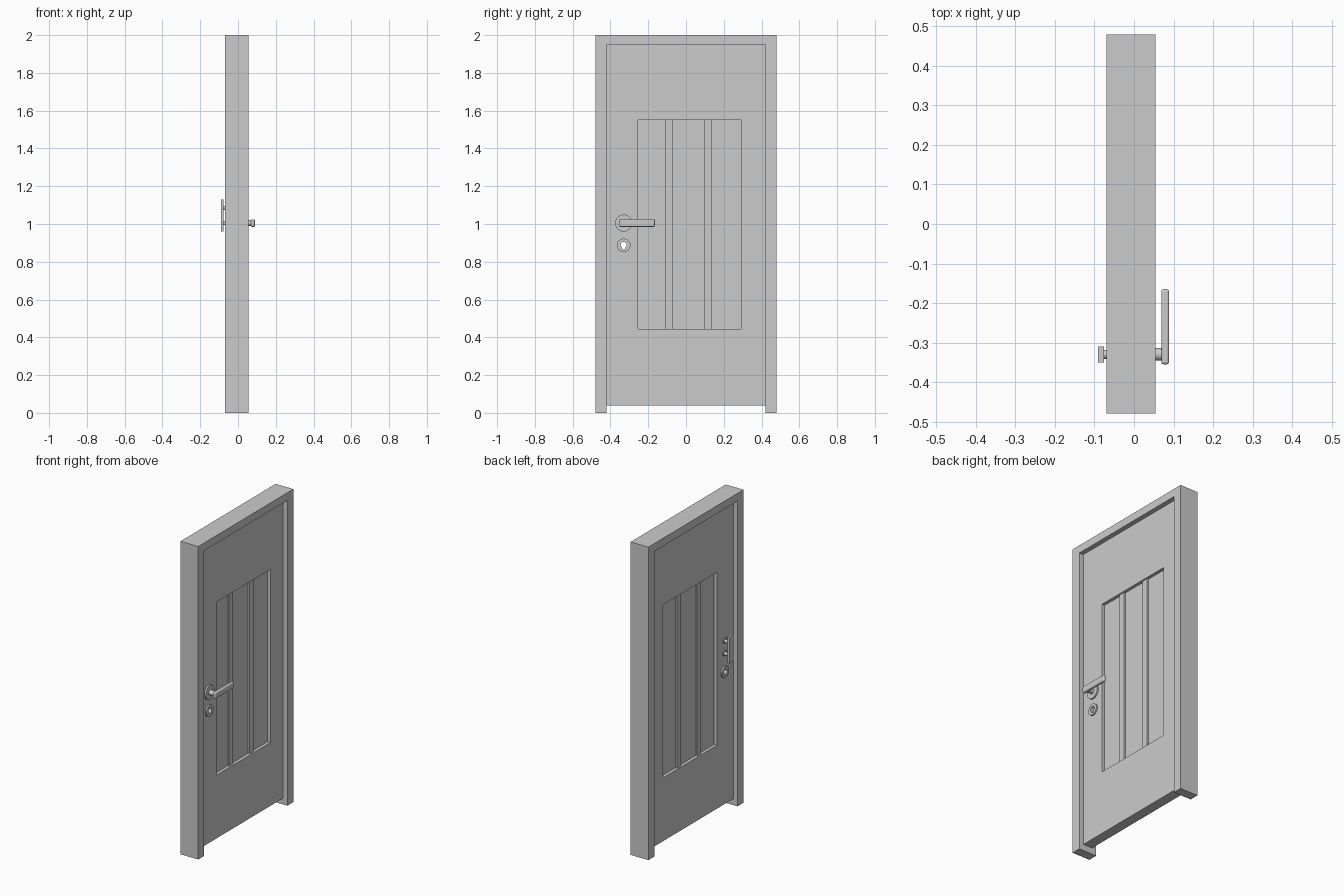
import bpy, bmesh
from math import sin, cos, pi, radians

if "Cube" in bpy.data.objects:
    bpy.data.objects.remove(bpy.data.objects["Cube"])


def prism(name, pts, x0, x1, smooth=False):
    """Extrude a (y, z) outline along x from x0 to x1."""
    bm = bmesh.new()
    face = bm.faces.new([bm.verts.new((x0, y, z)) for y, z in pts])
    ext = bmesh.ops.extrude_face_region(bm, geom=[face])
    verts = [v for v in ext["geom"] if isinstance(v, bmesh.types.BMVert)]
    bmesh.ops.translate(bm, verts=verts, vec=(x1 - x0, 0, 0))
    bmesh.ops.recalc_face_normals(bm, faces=bm.faces)
    me = bpy.data.meshes.new(name)
    bm.to_mesh(me)
    bm.free()
    ob = bpy.data.objects.new(name, me)
    bpy.context.collection.objects.link(ob)
    if smooth:
        bpy.ops.object.select_all(action='DESELECT')
        ob.select_set(True)
        bpy.context.view_layer.objects.active = ob
        bpy.ops.object.shade_smooth_by_angle(angle=radians(35))
    return ob


def rect(y0, y1, z0, z1):
    return [(y0, z0), (y1, z0), (y1, z1), (y0, z1)]


def disc(y, z, r, n=32):
    return [(y + r * cos(2 * pi * i / n), z + r * sin(2 * pi * i / n)) for i in range(n)]


def cut(ob, cutter):
    m = ob.modifiers.new("cut", 'BOOLEAN')
    m.operation = 'DIFFERENCE'
    m.solver = 'EXACT'
    m.object = cutter
    cutter.hide_render = True
    cutter.hide_set(True)


def bevel(ob, width, segments):
    m = ob.modifiers.new("bevel", 'BEVEL')
    m.width = width
    m.segments = segments


BACK, FRONT = -0.04, 0.025      # leaf faces
LOCK = -0.33                    # y of the handle hardware

# Frame: two jambs and a head, open at the floor
prism("door_frame", [(-0.48, 0), (-0.42, 0), (-0.42, 1.95), (0.42, 1.95),
                     (0.42, 0), (0.48, 0), (0.48, 2), (-0.48, 2)], -0.07, 0.055)

# Leaf with a recessed panel on both sides
leaf = prism("door_leaf", rect(-0.42, 0.42, 0.04, 1.95), BACK, FRONT)
panel = rect(-0.255, 0.29, 0.445, 1.55)
cut(leaf, prism("front_recess_cutter", panel, FRONT - 0.02, FRONT + 0.02))
cut(leaf, prism("back_recess_cutter", panel, BACK - 0.02, BACK + 0.02))

# Raised vertical strips in the panel, showing on both sides
for i, y in enumerate((-0.11, 0.095)):
    prism(f"panel_strip_{i + 1}", rect(y, y + 0.04, 0.445, 1.55), BACK + 0.01, FRONT - 0.01)

# Keyhole passing through leaf and both escutcheons
bow = [(LOCK + 0.016 * cos(radians(a)), 0.89 + 0.016 * sin(radians(a)))
       for a in range(-50, 231, 20)]
key = prism("keyhole_cutter", bow + [(LOCK - 0.007, 0.866), (LOCK + 0.007, 0.866)], -0.1, 0.1)
cut(leaf, key)
for side, x, d in (("front", FRONT, 0.009), ("back", BACK, -0.009)):
    cut(prism(f"{side}_escutcheon", disc(LOCK, 0.887, 0.036), x, x + d, True), key)

# Lever handle on the front
prism("lever_rosette", disc(LOCK, 1.005, 0.045), FRONT, FRONT + 0.01, True)
prism("lever_neck", disc(LOCK, 1.005, 0.016, 24), FRONT, 0.075, True)
lever = prism("lever", rect(-0.355, -0.165, 0.985, 1.025), 0.069, 0.089, True)
bevel(lever, 0.006, 3)

# Vertical pull on the back with two standoffs
prism("pull_plate", rect(LOCK - 0.02, LOCK + 0.02, 0.96, 1.13), -0.091, -0.076)
for i, z in enumerate((1.005, 1.085)):
    prism(f"pull_standoff_{i + 1}", disc(LOCK, z, 0.011, 24), BACK, -0.077, True)
    prism(f"pull_base_{i + 1}", disc(LOCK, z, 0.018, 24), BACK, BACK - 0.006, True)
